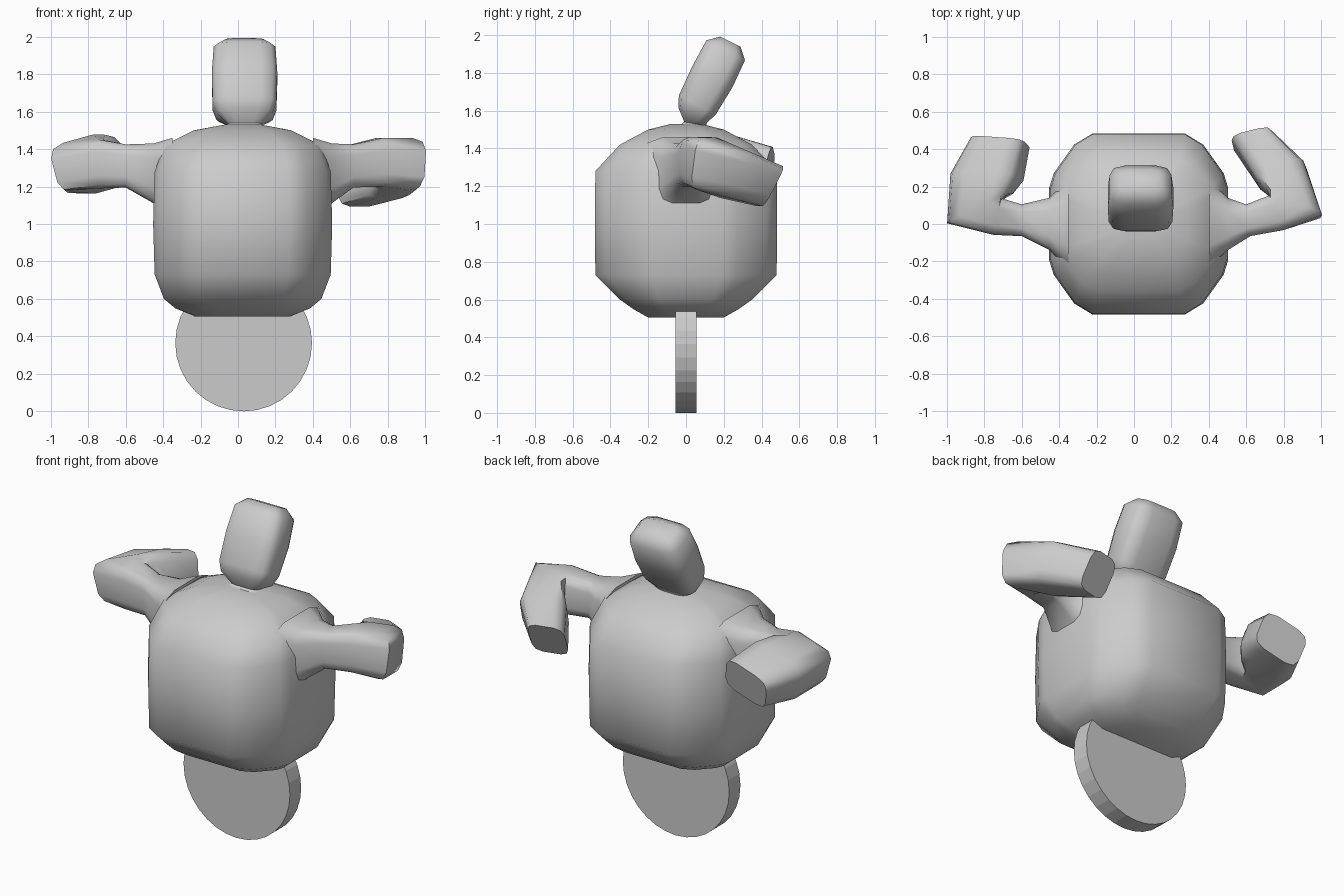
import bpy, bmesh
from math import radians, sin, cos
from mathutils import Vector

cube = bpy.data.objects.get("Cube")
if cube:
    bpy.data.objects.remove(cube, do_unlink=True)

GREY = (0.6, 0.6, 0.6, 1)
grey = bpy.data.materials.new("plain grey")
grey.use_nodes = True
grey.diffuse_color = GREY
grey.node_tree.nodes["Principled BSDF"].inputs["Base Color"].default_value = GREY

LIMB = [(1, 0.5), (0.86, 0.86), (0.5, 1)]
BARREL = [(1, 0.4), (0.95, 0.56), (0.72, 0.88), (0.52, 1)]


def section(quarter):
    """Mirror a quarter outline into a closed counter-clockwise outline."""
    half = quarter + [(-a, b) for a, b in reversed(quarter)]
    return half + [(-a, -b) for a, b in half]


def loft(name, quarter, rings, sharp=50):
    """Skin rings given as centre, yaw, pitch, roll, half width, half height."""
    bm = bmesh.new()
    loops = []
    for centre, yaw, pitch, roll, w, h in rings:
        yaw, pitch, roll = radians(yaw), radians(pitch), radians(roll)
        d = Vector((cos(yaw) * cos(pitch), sin(yaw) * cos(pitch), sin(pitch)))
        side = Vector((-sin(yaw), cos(yaw), 0))
        up = d.cross(side)
        u = side * cos(roll) + up * sin(roll)
        v = up * cos(roll) - side * sin(roll)
        loops.append([bm.verts.new(Vector(centre) + u * a * w + v * b * h)
                      for a, b in section(quarter)])
    n = len(loops[0])
    for low, high in zip(loops, loops[1:]):
        for i in range(n):
            j = (i + 1) % n
            bm.faces.new((low[i], low[j], high[j], high[i]))
    bm.faces.new(reversed(loops[0]))
    bm.faces.new(loops[-1])
    bmesh.ops.recalc_face_normals(bm, faces=bm.faces)
    mesh = bpy.data.meshes.new(name)
    bm.to_mesh(mesh)
    bm.free()
    obj = bpy.data.objects.new(name, mesh)
    bpy.context.collection.objects.link(obj)
    finish(obj, sharp)


def finish(obj, sharp):
    obj.data.materials.append(grey)
    bpy.ops.object.select_all(action='DESELECT')
    obj.select_set(True)
    bpy.context.view_layer.objects.active = obj
    bpy.ops.object.shade_smooth_by_angle(angle=radians(sharp))


# Rounded block body: height, half width, half depth
profile = [(0.505, 0.25, 0.2), (0.55, 0.36, 0.28), (0.6, 0.42, 0.35),
           (0.73, 0.47, 0.48), (1.0, 0.478, 0.482), (1.28, 0.47, 0.48),
           (1.42, 0.42, 0.35), (1.5, 0.26, 0.2), (1.53, 0.1, 0.08)]
loft("body", BARREL, [((0.025, 0, z), 90, 90, 0, w, d) for z, w, d in profile], 60)

# Tilted head on a pinched neck: y, z, pitch, half width, half depth
head = [(0.05, 1.46, 90, 0.2, 0.16), (0.05, 1.53, 80, 0.09, 0.06),
        (0.035, 1.575, 62, 0.15, 0.085), (0.06, 1.63, 63, 0.17, 0.11),
        (0.14, 1.78, 63, 0.175, 0.12), (0.21, 1.92, 63, 0.165, 0.115),
        (0.235, 1.965, 63, 0.115, 0.06)]
loft("head", LIMB, [((0.035, y, z), 90, p, 0, w, d) for y, z, p, w, d in head], 60)

# Bent arms with the hands swept backwards
loft("left_arm", LIMB, [
    ((0.4, 0, 1.24), 0, 0, 0, 0.24, 0.22),
    ((0.5, 0, 1.27), 0, 0, 0, 0.14, 0.16),
    ((0.61, 0.02, 1.31), 8, 0, 0, 0.085, 0.115),
    ((0.76, 0.06, 1.33), 22, 0, 0, 0.1, 0.13),
    ((0.85, 0.11, 1.32), 65, -8, 0, 0.165, 0.14),
    ((0.79, 0.26, 1.26), 112, -25, 0, 0.135, 0.135),
    ((0.635, 0.445, 1.2), 104, -28, 0, 0.11, 0.12)])
loft("right_arm", LIMB, [
    ((-0.35, 0, 1.24), 180, 0, 0, 0.24, 0.22),
    ((-0.45, 0, 1.27), 180, 0, 0, 0.14, 0.16),
    ((-0.6, 0.02, 1.31), 180, 0, 0, 0.085, 0.115),
    ((-0.73, 0.04, 1.32), 168, 0, 0, 0.1, 0.13),
    ((-0.82, 0.085, 1.33), 115, -5, -14, 0.185, 0.13),
    ((-0.785, 0.25, 1.315), 85, -10, -16, 0.185, 0.13),
    ((-0.715, 0.435, 1.285), 82, -14, -16, 0.15, 0.11)])

# Single thin wheel underneath
bpy.ops.mesh.primitive_cylinder_add(vertices=32, radius=0.365, depth=0.11,
                                    location=(0.03, 0, 0.365),
                                    rotation=(radians(90), 0, 0))
wheel = bpy.context.object
wheel.name = "wheel"
finish(wheel, 5)
